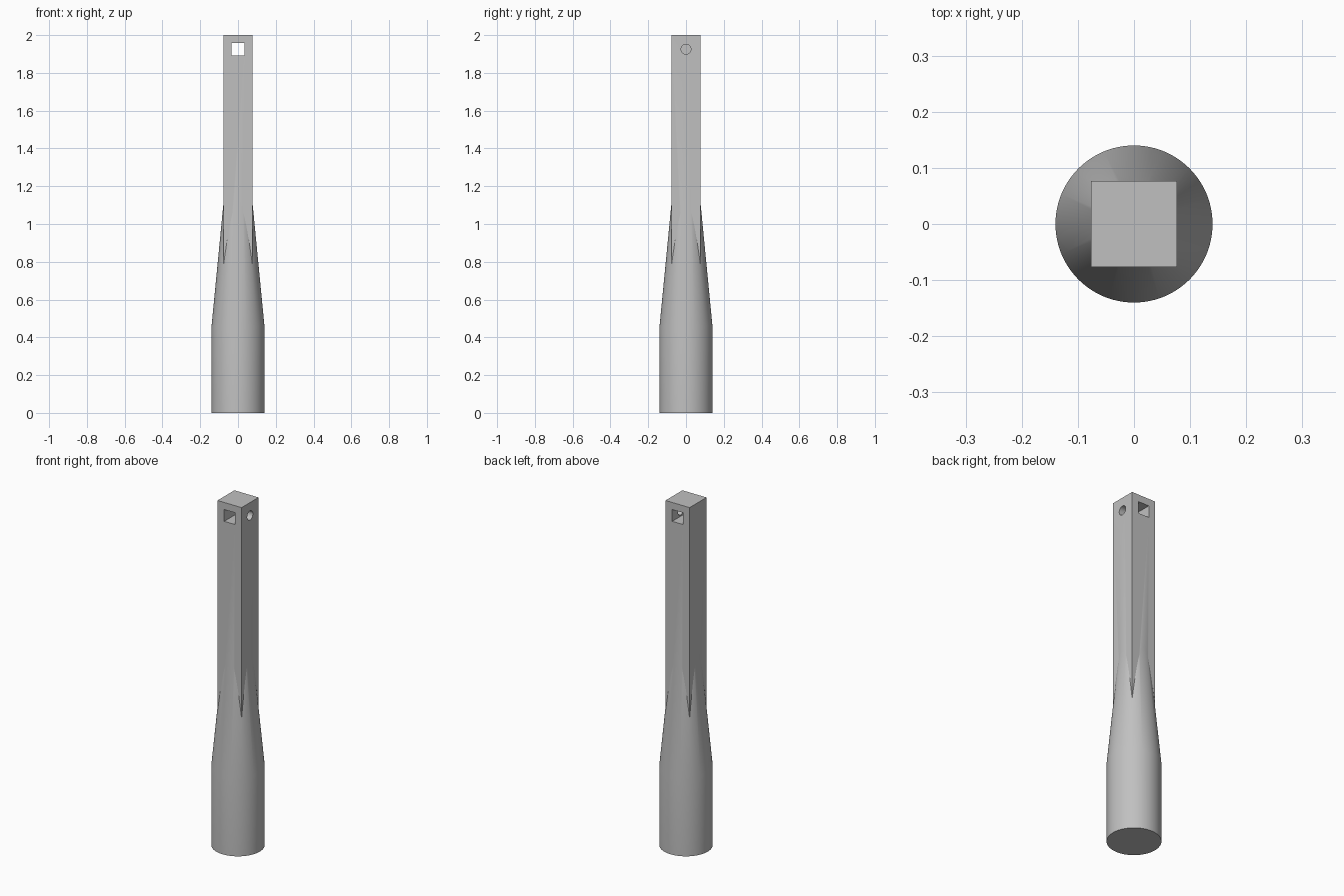
import bpy
import bmesh
import math

cube = bpy.data.objects.get("Cube")
if cube:
    bpy.data.objects.remove(cube, do_unlink=True)

BASE_R, HALF, HOLE_Z = 0.14, 0.077, 1.925
SHOULDER_Z, BLEND_Z = 0.46, 1.11

grey = bpy.data.materials.new("plain_grey")
grey.use_nodes = True
colour = (0.53, 0.53, 0.53, 1)
grey.diffuse_color = colour
grey.node_tree.nodes["Principled BSDF"].inputs["Base Color"].default_value = colour


def add_object(name, bm):
    bmesh.ops.recalc_face_normals(bm, faces=bm.faces)
    mesh = bpy.data.meshes.new(name)
    bm.to_mesh(mesh)
    bm.free()
    mesh.materials.append(grey)
    obj = bpy.data.objects.new(name, mesh)
    bpy.context.collection.objects.link(obj)
    return obj


def lathe(name, profile, sides):
    """Closed solid of revolution from (radius, z) pairs, bottom to top."""
    bm = bmesh.new()
    rings = [[bm.verts.new((r * math.cos(math.tau * i / sides),
                            r * math.sin(math.tau * i / sides), z))
              for i in range(sides)] for r, z in profile]
    for low, high in zip(rings, rings[1:]):
        for i in range(sides):
            j = (i + 1) % sides
            bm.faces.new((low[i], low[j], high[j], high[i]))
    bm.faces.new(rings[0])
    bm.faces.new(rings[-1])
    return add_object(name, bm)


def box(name, low, high):
    bm = bmesh.new()
    bmesh.ops.create_cube(bm, size=1)
    for v in bm.verts:
        v.co = [(a + b) / 2 + c * (b - a) for a, b, c in zip(low, high, v.co)]
    return add_object(name, bm)


def boolean(target, tool, operation):
    mod = target.modifiers.new(tool.name, "BOOLEAN")
    mod.operation, mod.solver, mod.object = operation, "EXACT", tool
    bpy.context.view_layer.objects.active = target
    bpy.ops.object.modifier_apply(modifier=mod.name)
    bpy.data.objects.remove(tool, do_unlink=True)


# Round grip tapering into the square shaft
handle = lathe("handle", [(BASE_R, 0), (BASE_R, SHOULDER_Z), (HALF, BLEND_Z)], 96)
shaft = box("square_shaft", (-HALF, -HALF, 0.3), (HALF, HALF, 2))
boolean(handle, shaft, "UNION")

# Square slot from front to back
slot = box("square_slot", (-0.034, -0.2, HOLE_Z - 0.034), (0.034, 0.2, HOLE_Z + 0.034))
boolean(handle, slot, "DIFFERENCE")

# Round pin hole from the left side into the slot
pin = lathe("pin_hole", [(0.026, 0), (0.026, 0.2)], 32)
pin.rotation_euler.y = math.pi / 2
pin.location.z = HOLE_Z
bpy.context.view_layer.update()
boolean(handle, pin, "DIFFERENCE")

# Smooth round surfaces with crisp edges
bpy.ops.object.select_all(action="DESELECT")
handle.select_set(True)
bpy.context.view_layer.objects.active = handle
bpy.ops.object.shade_smooth_by_angle(angle=math.radians(20))
